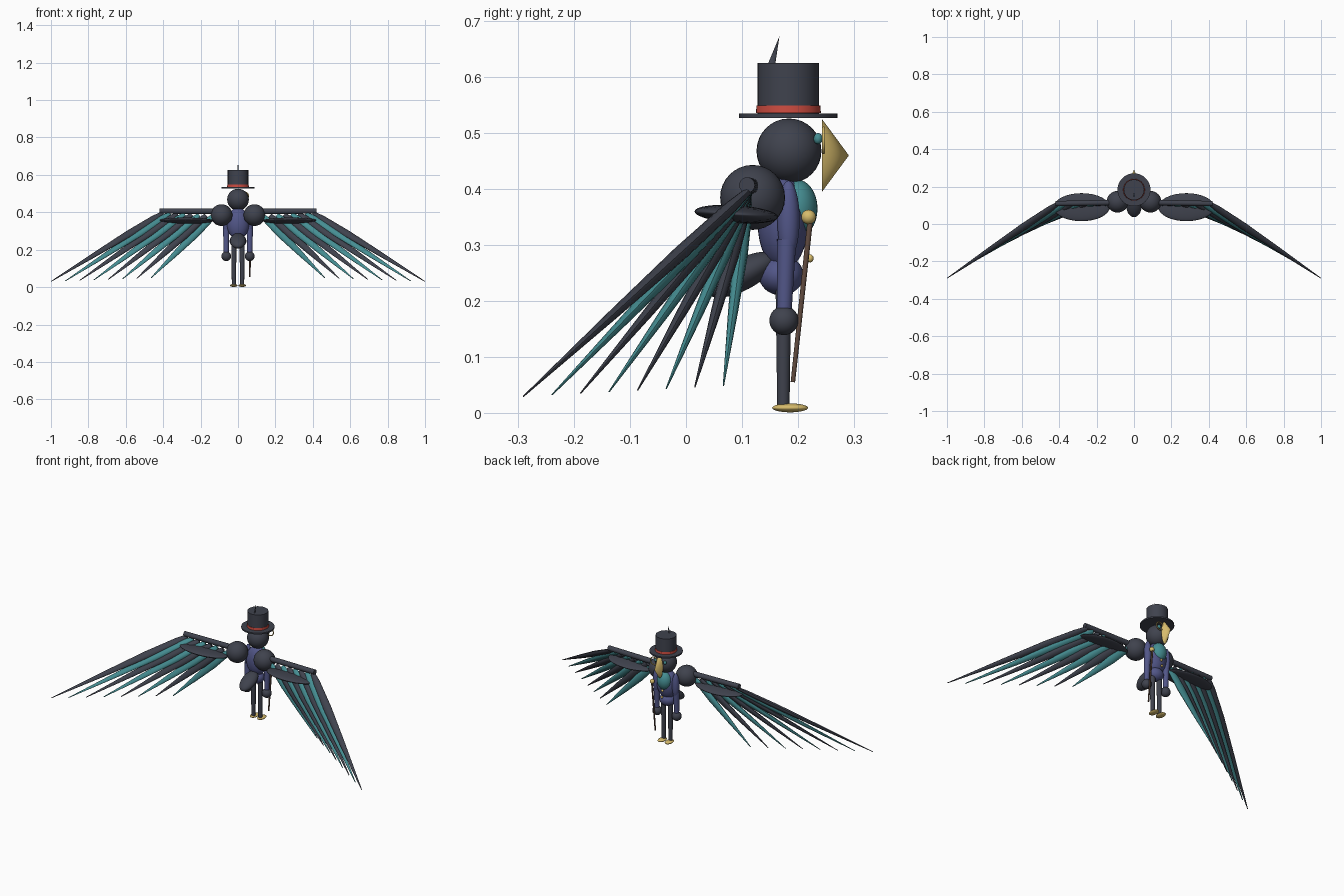
import bpy, math
from mathutils import Vector, Matrix

cube = bpy.data.objects.get("Cube")
if cube:
    bpy.data.objects.remove(cube)


def material(name, rgb):
    m = bpy.data.materials.new(name)
    m.use_nodes = True
    m.diffuse_color = (*rgb, 1)
    m.node_tree.nodes["Principled BSDF"].inputs["Base Color"].default_value = (*rgb, 1)
    return m


DARK = material("charcoal", (0.05, 0.055, 0.075))
BLUE = material("indigo cloth", (0.085, 0.095, 0.25))
TEAL = material("teal plumage", (0.06, 0.27, 0.29))
GOLD = material("gold", (0.68, 0.5, 0.15))
RED = material("red ribbon", (0.6, 0.07, 0.05))
BROWN = material("brown wood", (0.12, 0.07, 0.05))


def finish(name, mat):
    ob = bpy.context.object
    ob.name = name
    ob.data.materials.append(mat)
    bpy.ops.object.shade_smooth_by_angle(angle=math.radians(40))
    return ob


def ball(name, mat, loc, radii, tilt=0):
    bpy.ops.mesh.primitive_uv_sphere_add(segments=32, ring_count=16, location=loc, rotation=(tilt, 0, 0))
    bpy.context.object.scale = radii
    return finish(name, mat)


def rod(name, mat, start, end, r1, r2, squash=(1, 1), sides=24):
    """Tapered cylinder between two points."""
    a, b = Vector(start), Vector(end)
    bpy.ops.mesh.primitive_cone_add(vertices=sides, radius1=r1, radius2=r2, depth=(b - a).length)
    ob = bpy.context.object
    ob.location = (a + b) / 2
    ob.rotation_euler = (b - a).to_track_quat('Z', 'Y').to_euler()
    ob.scale = (*squash, 1)
    return finish(name, mat)


def ring(name, mat, loc, major, minor, rot=(0, 0, 0)):
    bpy.ops.mesh.primitive_torus_add(major_radius=major, minor_radius=minor, major_segments=32,
                                     minor_segments=10, location=loc, rotation=rot)
    return finish(name, mat)


def feather(name, mat, root, tip, spread):
    """Flat spindle lying in the plane of its direction and the spread axis."""
    a, b = Vector(root), Vector(tip)
    along = (b - a).normalized()
    normal = along.cross(spread).normalized()
    wide = normal.cross(along)
    sides = 12
    verts, faces = [], []
    profile = [(0, .012), (.08, .019), (.3, .022), (.6, .015), (1, .002)]
    for t, r in profile:
        for k in range(sides):
            w = math.tau * k / sides
            verts.append(a.lerp(b, t) + wide * r * math.cos(w) + normal * r * .6 * math.sin(w))
    for j in range(len(profile) - 1):
        for k in range(sides):
            n = (k + 1) % sides
            faces.append((j * sides + k, j * sides + n, (j + 1) * sides + n, (j + 1) * sides + k))
    faces.append(tuple(reversed(range(sides))))
    faces.append(tuple(range((len(profile) - 1) * sides, len(profile) * sides)))
    me = bpy.data.meshes.new(name)
    me.from_pydata(verts, [], faces)
    ob = bpy.data.objects.new(name, me)
    bpy.context.collection.objects.link(ob)
    bpy.ops.object.select_all(action='DESELECT')
    ob.select_set(True)
    bpy.context.view_layer.objects.active = ob
    return finish(name, mat)


# Body and tail
ball("torso", BLUE, (0, .173, .34), (.06, .045, .085))
ball("hips", BLUE, (0, .17, .246), (.045, .04, .036))
ball("chest_bib", TEAL, (0, .198, .365), (.042, .037, .052))
ball("tail", DARK, (0, .1, .247), (.042, .07, .028), math.radians(28))
for i, (y, z) in enumerate([(.217, .312), (.222, .276)]):
    ball(f"button_{i}", GOLD, (0, y, z), (.007, .006, .007))

# Head, beak, eyes, monocle
ball("head", DARK, (0, .184, .468), (.058, .058, .058))
rod("beak", GOLD, (0, .243, .46), (0, .291, .46), .065, 0, (.33, 1))
ring("monocle", GOLD, (.034, .246, .487), .022, .0028, (math.pi / 2, 0, 0))

# Top hat with ribbon and plume
rod("hat_brim", DARK, (0, .183, .527), (0, .183, .535), .088, .088, sides=40)
rod("hat_crown", DARK, (0, .183, .533), (0, .183, .625), .055, .055, sides=40)
rod("hat_ribbon", RED, (0, .183, .536), (0, .183, .549), .058, .057, sides=40)
rod("hat_plume", DARK, (0, .141, .58), (0, .167, .673), .012, 0, (.5, 1), 12)

# Walking cane
rod("cane", BROWN, (.064, .191, .055), (.064, .222, .345), .004, .005, sides=12)
ball("cane_knob", GOLD, (.064, .219, .35), (.013, .013, .013))

# Paired limbs and wings
for side, s in (("left", 1), ("right", -1)):
    ball(side + "_eye", TEAL, (s * .03, .236, .49), (.009, .008, .01))
    ball(side + "_foot", GOLD, (s * .023, .186, .009), (.02, .032, .008))
    rod(side + "_leg", DARK, (s * .022, .174, .01), (s * .022, .174, .23), .011, .014)
    ball(side + "_upper_arm", BLUE, (s * .062, .183, .345), (.02, .02, .07))
    rod(side + "_forearm", BLUE, (s * .063, .175, .17), (s * .063, .18, .31), .013, .017)
    ball(side + "_hand", DARK, (s * .063, .175, .165), (.026, .026, .026))

    ball(side + "_shoulder", DARK, (s * .088, .119, .385), (.058, .058, .058))
    rod(side + "_wing_bone", DARK, (s * .1, .115, .405), (s * .42, .109, .407), .015, .014)
    ball(side + "_wing_coverts", DARK, (s * .28, .09, .355), (.15, .075, .016), math.radians(-4))
    for i in range(8):
        root = (s * (.405 - .039 * i), .11, .395 - .002 * i)
        tip = (s * (1 - .0765 * i), -.29 + .051 * i, .03 + .0028 * i)
        feather(f"{side}_feather_{i}", TEAL if i % 2 else DARK, root, tip, Vector((1, 0, 0)))
